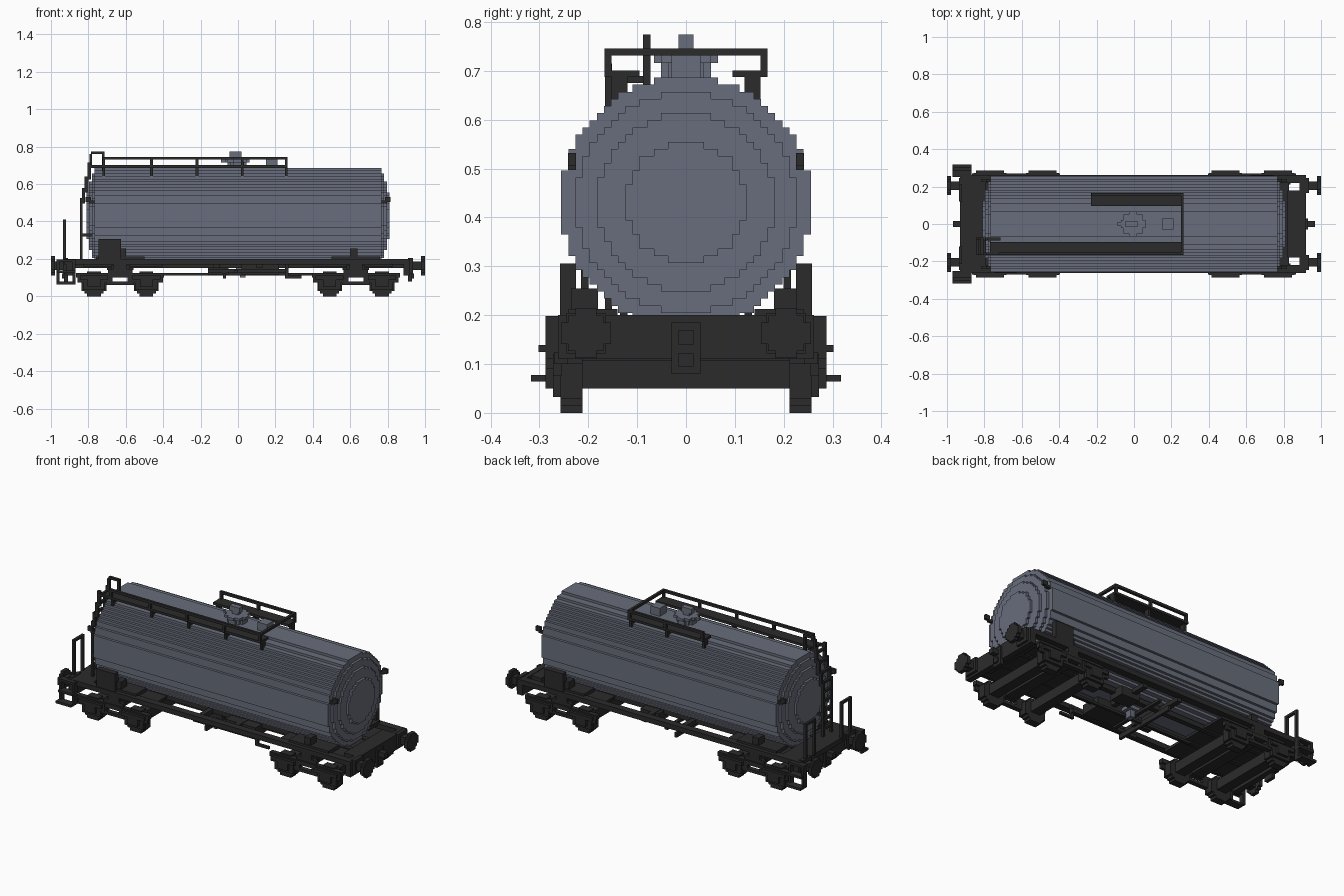
import bpy, bmesh, math
from mathutils import Vector

if "Cube" in bpy.data.objects:
    bpy.data.objects.remove(bpy.data.objects["Cube"])

V = 2 / 137  # size of one block


def material(name, rgb):
    m = bpy.data.materials.new(name)
    m.use_nodes = True
    m.diffuse_color = (*rgb, 1)
    m.node_tree.nodes["Principled BSDF"].inputs["Base Color"].default_value = (*rgb, 1)
    return m


STEEL = material("blue grey tank paint", (0.14, 0.155, 0.20))
BLACK = material("dark underframe paint", (0.024, 0.024, 0.024))


def finish(name, bm, mat):
    bmesh.ops.recalc_face_normals(bm, faces=bm.faces)
    me = bpy.data.meshes.new(name)
    bm.to_mesh(me)
    bm.free()
    me.materials.append(mat)
    ob = bpy.data.objects.new(name, me)
    bpy.context.collection.objects.link(ob)
    return ob


def boxes(name, mat, *spans):
    """Each span is x0, x1, y0, y1, z0, z1."""
    bm = bmesh.new()
    for x0, x1, y0, y1, z0, z1 in spans:
        vs = bmesh.ops.create_cube(bm, size=1)["verts"]
        for v in vs:
            v.co = Vector(((x0 + x1) / 2 + v.co.x * (x1 - x0),
                           (y0 + y1) / 2 + v.co.y * (y1 - y0),
                           (z0 + z1) / 2 + v.co.z * (z1 - z0)))
    return finish(name, bm, mat)


def mir(s, a, b):
    """Span a..b mirrored when s is -1."""
    return (a, b) if s > 0 else (-b, -a)


def disc(name, mat, r, axis, centre, a, b):
    """Blocky disc, r blocks in radius, running from a to b along the axis."""
    n = int(r)
    side = []
    for k in range(-n, n + 1):
        w = int(math.sqrt(r * r - k * k) + 0.001) + 0.5
        side += [(w, k - 0.5), (w, k + 0.5)]
    outline = []
    for p in side + [(-u, w) for u, w in reversed(side)]:
        if not outline or p != outline[-1]:
            outline.append(p)
    bm = bmesh.new()
    verts = []
    for u, w in outline:
        u, w = centre[0] + u * V, centre[1] + w * V
        verts.append(bm.verts.new({"x": (a, u, w), "y": (u, a, w), "z": (u, w, a)}[axis]))
    f = bm.faces.new(verts)
    ext = bmesh.ops.extrude_face_region(bm, geom=[f])["geom"]
    move = Vector([b - a if axis == c else 0 for c in "xyz"])
    bmesh.ops.translate(bm, vec=move, verts=[e for e in ext if isinstance(e, bmesh.types.BMVert)])
    return finish(name, bm, mat)


# Tank barrel with stepped ends
for part, r, half in (("tank_barrel", 17.5, 52.5), ("tank_end_outer", 15.5, 53.5),
                      ("tank_end_middle", 12.5, 54.5), ("tank_end_inner", 8.5, 55.5)):
    disc(part, STEEL, r, "x", (0, 29.5 * V), -half * V, half * V)

# Filling hatch, valve box and outlet
disc("hatch_neck", STEEL, 3.3, "z", (-0.005, 0), 0.68, 0.716)
disc("hatch_lid", STEEL, 4.3, "z", (-0.005, 0), 0.716, 0.731)
boxes("hatch_handle", STEEL, (-0.045, 0.02, -0.015, 0.015, 0.745, 0.774),
      (-0.03, 0.01, -0.015, 0.015, 0.73, 0.75), (-0.09, 0.06, -0.008, 0.008, 0.716, 0.731))
boxes("vent_box", STEEL, (0.15, 0.21, -0.03, 0.03, 0.68, 0.733))
boxes("outlet_valve", STEEL, (0.01, 0.04, -0.02, 0.02, 0.1, 0.18),
      (-0.01, 0.06, -0.035, 0.035, 0.14, 0.16))

# Side sills, centre sills, end decks and cross members
frame = []
for s in (-1, 1):
    frame += [(-0.92, 0.92, *mir(s, 0.22, 0.262), 0.171, 0.2),
              (-0.9, 0.9, *mir(s, 0.06, 0.09), 0.15, 0.178),
              (*mir(s, 0.4, 0.83), -0.23, 0.23, 0.158, 0.173),
              (*mir(s, 0.885, 0.92), -0.262, 0.262, 0.11, 0.2),
              (*mir(s, 0.1, 0.13), -0.23, 0.23, 0.15, 0.175)]
boxes("underframe", BLACK, *frame)
boxes("left_end_block", BLACK, (0.82, 0.885, -0.18, 0.18, 0.15, 0.198))
boxes("right_end_platform", BLACK, (-0.93, -0.79, -0.262, 0.262, 0.171, 0.2))

for e in (-1, 1):
    end = "left" if e > 0 else "right"
    # Tank saddles
    boxes(end + "_saddle", BLACK,
          *[(*mir(e, 0.5, 0.76), *mir(s, 0.14, 0.24), 0.19, 0.213) for s in (-1, 1)],
          *[(*mir(e, 0.6, 0.64), *mir(s, 0.18, 0.235), 0.2, 0.255) for s in (-1, 1)])
    # Side plate, on diagonally opposite corners
    boxes(end + "_side_plate", BLACK, (*mir(e, 0.625, 0.745), *mir(e, 0.225, 0.258), 0.19, 0.306))
    # Lamp brackets on the tank ends
    boxes(end + "_lamp_brackets", BLACK,
          *[(*mir(e, 0.765, 0.795), *mir(s, 0.225, 0.241), 0.497, 0.512) for s in (-1, 1)],
          *[(*mir(e, 0.785, 0.815), *mir(s, 0.225, 0.241), 0.505, 0.532) for s in (-1, 1)])
    # Buffers and coupling
    for s in (-1, 1):
        disc(end + "_buffer_head", BLACK, 3.5, "x", (s * 0.205, 0.163), *mir(e, 0.978, 1.0))
        boxes(end + "_buffer_shaft", BLACK,
              (*mir(e, 0.9, 0.98), *mir(s, 0.183, 0.227), 0.14, 0.185),
              (*mir(e, 0.91, 0.935), *mir(s, 0.165, 0.245), 0.122, 0.204))
    boxes(end + "_coupling", BLACK, (*mir(e, 0.91, 0.93), -0.03, 0.03, 0.08, 0.185),
          (*mir(e, 0.92, 0.968), -0.015, 0.015, 0.14, 0.17),
          (*mir(e, 0.92, 0.94), -0.015, 0.015, 0.095, 0.123))

    # Bogie
    c = e * 0.63
    boxes(end + "_bogie_bolster", BLACK, (c - 0.035, c + 0.035, -0.25, 0.25, 0.105, 0.15),
          (c - 0.05, c + 0.05, -0.24, 0.24, 0.135, 0.165),
          (c - 0.07, c + 0.07, -0.08, 0.08, 0.14, 0.17))
    for s in (-1, 1):
        boxes(end + "_bogie_side_frame", BLACK,
              (c - 0.235, c + 0.235, *mir(s, 0.242, 0.27), 0.1, 0.125),
              (c - 0.07, c + 0.07, *mir(s, 0.242, 0.27), 0.06, 0.078),
              (c - 0.075, c - 0.04, *mir(s, 0.242, 0.27), 0.06, 0.11),
              (c + 0.04, c + 0.075, *mir(s, 0.242, 0.27), 0.06, 0.11),
              (c - 0.035, c + 0.035, *mir(s, 0.23, 0.262), 0.12, 0.172),
              (c - 0.065, c + 0.065, *mir(s, 0.242, 0.262), 0.12, 0.145))
    for w in (-0.14, 0.14):
        x = c + w
        boxes(end + "_axle", BLACK, (x - 0.03, x + 0.03, -0.225, 0.225, 0.05, 0.108))
        for s in (-1, 1):
            disc(end + "_wheel", BLACK, 4.5, "y", (x, 4.5 * V), *mir(s, 0.212, 0.257))
            boxes(end + "_axle_box", BLACK,
                  (x - 0.088, x + 0.088, *mir(s, 0.255, 0.272), 0.075, 0.12),
                  (x - 0.06, x + 0.06, *mir(s, 0.255, 0.272), 0.033, 0.08),
                  (x - 0.075, x + 0.075, *mir(s, 0.265, 0.287), 0.09, 0.112),
                  (x - 0.035, x + 0.035, *mir(s, 0.265, 0.287), 0.05, 0.1))

# Brake gear between the bogies
boxes("brake_gear", BLACK, (-0.4, 0.4, -0.03, -0.015, 0.11, 0.124),
      (0.02, 0.22, -0.15, -0.03, 0.116, 0.172), (0.08, 0.2, 0.05, 0.14, 0.12, 0.172),
      (-0.16, 0.27, -0.19, -0.17, 0.125, 0.145), (-0.16, -0.05, -0.08, -0.05, 0.115, 0.15),
      (-0.08, -0.065, -0.2, 0.2, 0.096, 0.124), (0.25, 0.34, -0.2, -0.185, 0.096, 0.11),
      (0.25, 0.27, -0.2, -0.185, 0.1, 0.175), (-0.02, 0.0, -0.2, 0.2, 0.125, 0.14))

# Walkways with railings and brackets
T = 0.0146
posts = (-0.725, -0.47, -0.227, 0.015, 0.25)
for s, start, name in ((-1, -0.77, "front"), (1, -0.23, "back")):
    used = [x for x in posts if x >= start]
    boxes(name + "_walkway", BLACK, (start, 0.265, *mir(s, 0.095, 0.165), 0.687, 0.701),
          *[(x, x + T, *mir(s, 0.12, 0.152), 0.642, 0.69) for x in used])
    boxes(name + "_railing", BLACK, (used[0], 0.265, *mir(s, 0.152, 0.167), 0.731, 0.746),
          *[(x, x + T, *mir(s, 0.152, 0.167), 0.687, 0.74) for x in used])
boxes("cross_railing", BLACK, (0.25, 0.265, -0.167, 0.167, 0.731, 0.746))

# Ladder following the tank end, with grab hoops on top
steps = [(-0.846, -0.831, 0.19, 0.51), (-0.835, -0.817, 0.495, 0.57),
         (-0.82, -0.8, 0.555, 0.64), (-0.805, -0.787, 0.625, 0.715),
         (-0.79, -0.76, 0.687, 0.702)]
ladder = []
for y in (-0.166, -0.088):
    ladder += [(a, b, y, y + T, z0, z1) for a, b, z0, z1 in steps]
    ladder.append((-0.835, -0.775, y, y + T, 0.32, 0.335))
for i in range(9):
    z = 0.235 + i * 0.055
    x = next(a for a, b, z0, z1 in steps if z <= z1)
    ladder.append((x, x + T, -0.166, -0.08, z, z + T))
boxes("ladder", BLACK, *ladder)
boxes("grab_hoop", BLACK, (-0.795, -0.78, -0.088, -0.073, 0.7, 0.76),
      (-0.785, -0.715, -0.088, -0.073, 0.76, 0.774),
      (-0.728, -0.713, -0.088, -0.073, 0.665, 0.765))

# Platform handrails and corner steps
for s in (-1, 1):
    boxes("platform_handrail", BLACK, (-0.935, -0.92, *mir(s, 0.2, 0.215), 0.19, 0.41),
          (-0.935, -0.92, *mir(s, 0.12, 0.135), 0.19, 0.41),
          (-0.935, -0.92, *mir(s, 0.12, 0.215), 0.396, 0.41))
    boxes("corner_step", BLACK, (-0.97, -0.87, *mir(s, 0.272, 0.317), 0.064, 0.078),
          (-0.965, -0.87, *mir(s, 0.26, 0.302), 0.125, 0.139),
          (-0.97, -0.955, *mir(s, 0.257, 0.287), 0.064, 0.198),
          (-0.885, -0.87, *mir(s, 0.257, 0.287), 0.064, 0.198),
          (-0.97, -0.87, *mir(s, 0.25, 0.287), 0.184, 0.198))
